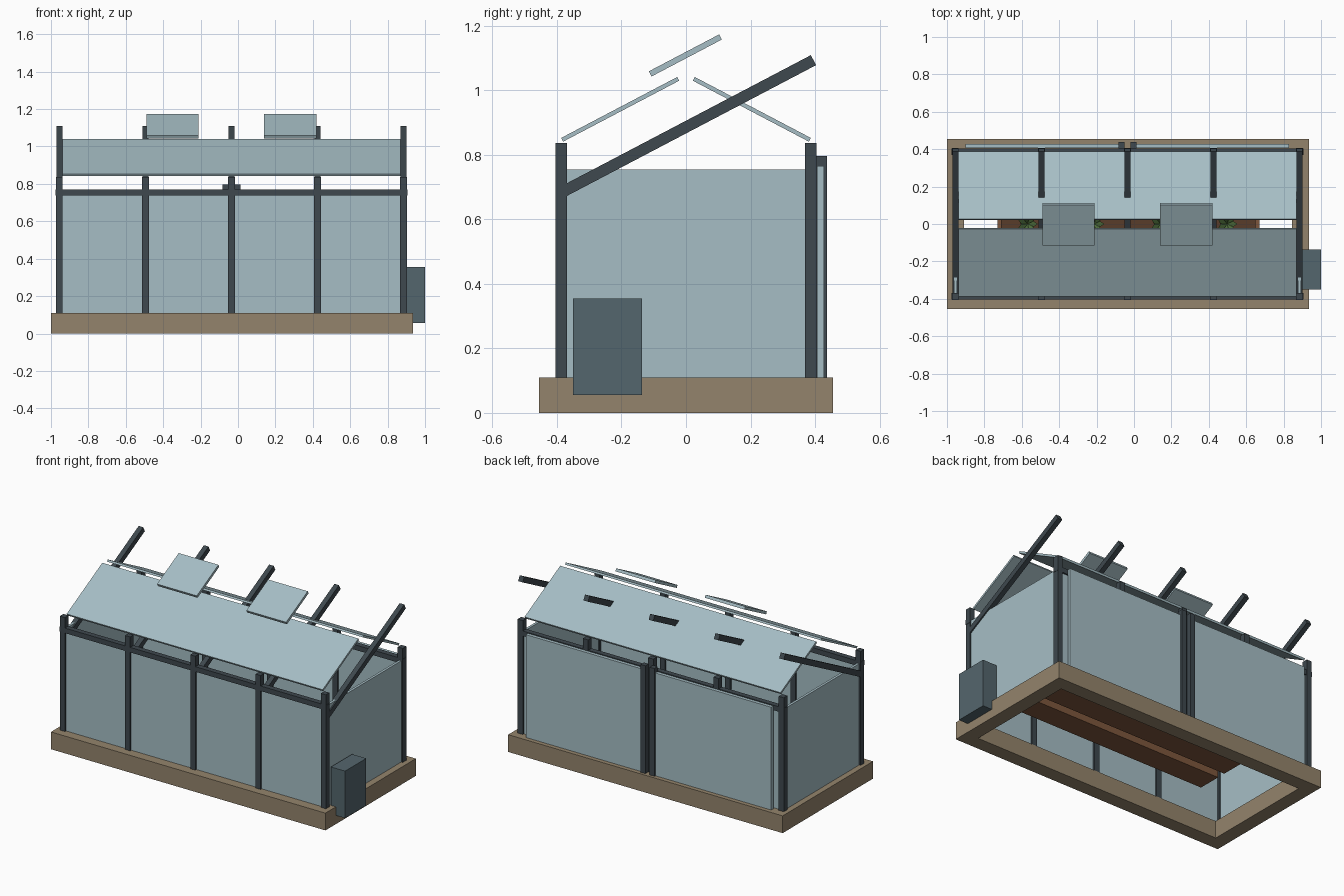
import bpy, bmesh, math
from mathutils import Matrix, Vector

if "Cube" in bpy.data.objects:
    bpy.data.objects.remove(bpy.data.objects["Cube"])

CX = -0.035                      # centre of the house along x
PITCH = math.radians(27.7)       # roof slope
BAYS = [CX + 0.46 * i for i in range(-2, 3)]


def material(name, rgb):
    m = bpy.data.materials.new(name)
    m.diffuse_color = [((c / 255 + 0.055) / 1.055) ** 2.4 for c in rgb] + [1]
    m.use_nodes = True
    m.node_tree.nodes["Principled BSDF"].inputs["Base Color"].default_value = m.diffuse_color
    return m


FRAME = material("dark_metal", (62, 72, 78))
GLASS = material("pale_glass", (166, 190, 197))
STONE = material("base_stone", (148, 132, 108))
UNIT = material("unit_grey", (84, 102, 109))
WOOD = material("bed_wood", (125, 86, 60))
SOIL = material("soil", (88, 60, 42))
LEAF = material("leaf", (80, 112, 60))


def finish(bm, name, mat):
    bmesh.ops.recalc_face_normals(bm, faces=bm.faces)
    me = bpy.data.meshes.new(name)
    bm.to_mesh(me)
    bm.free()
    ob = bpy.data.objects.new(name, me)
    me.materials.append(mat)
    bpy.context.collection.objects.link(ob)
    return ob


def box(name, size, loc, mat, tilt=0.0):
    bm = bmesh.new()
    bmesh.ops.create_cube(bm, size=1)
    bm.transform(Matrix.Translation(loc) @ Matrix.Rotation(tilt, 4, 'X')
                 @ Matrix.Diagonal((*size, 1)))
    return finish(bm, name, mat)


def span(name, x, y, z, mat):
    pairs = (x, y, z)
    return box(name, [b - a for a, b in pairs], [(a + b) / 2 for a, b in pairs], mat)


# Foundation ring, open in the middle
bm = bmesh.new()
rings = []
for inset in (0.0, 0.09):
    for z in (0.0, 0.11):
        x0, x1, y1 = -1 + inset, 0.935 - inset, 0.455 - inset
        rings.append([bm.verts.new((x, y, z)) for x, y in
                      ((x0, -y1), (x1, -y1), (x1, y1), (x0, y1))])
for a, b in ((0, 1), (1, 3), (3, 2), (2, 0)):
    for i in range(4):
        j = (i + 1) % 4
        bm.faces.new((rings[a][i], rings[a][j], rings[b][j], rings[b][i]))
finish(bm, "foundation_ring", STONE)

# Posts, eave beams and long wall glazing on both sides
for side, s in (("front", -1), ("back", 1)):
    y = s * 0.387
    for i, x in enumerate(BAYS):
        box(f"{side}_post_{i}", (0.036, 0.036, 0.727), (x, y, 0.4725), FRAME)
    box(f"{side}_eave_beam", (1.88, 0.034, 0.032), (CX, y, 0.753), FRAME)
    box(f"{side}_wall_glass", (1.84, 0.014, 0.645), (CX, y, 0.4325), GLASS)

# End wall glazing
for side, x in (("left", BAYS[0]), ("right", BAYS[-1])):
    box(f"{side}_wall_glass", (0.016, 0.77, 0.645), (x, 0, 0.4325), GLASS)

# Sloping rafters, all rising to the back
for i, x in enumerate(BAYS):
    box(f"rafter_{i}", (0.032, 0.888, 0.035), (x, 0.002, 0.887), FRAME, PITCH)

# Roof glass, one sheet per slope
for side, s in (("front", -1), ("back", 1)):
    box(f"{side}_roof_glass", (1.805, 0.406, 0.013), (CX, s * 0.204, 0.941),
        GLASS, -s * PITCH)

# Raised roof vents
for side, x in (("left", -0.35), ("right", 0.28)):
    box(f"{side}_roof_vent", (0.28, 0.246, 0.018), (x, -0.002, 1.108), GLASS, PITCH)

# Sliding back doors with their meeting stiles
for side, s in (("left", -1), ("right", 1)):
    box(f"{side}_sliding_door", (0.82, 0.021, 0.655), (CX + s * 0.455, 0.417, 0.4375), GLASS)
    box(f"{side}_door_stile", (0.033, 0.033, 0.687), (CX + s * 0.032, 0.421, 0.4535), FRAME)

# Equipment cabinet on the right end
span("side_cabinet", (0.9, 1.0), (-0.35, -0.137), (0.055, 0.355), UNIT)


def plant(name, loc):
    """Clump of pointed leaves fanning out from one root."""
    bm = bmesh.new()
    for k in range(7):
        lift = 0.03 if k % 2 else 0.06
        turn = Matrix.Rotation(k * math.tau / 7, 3, 'Z')
        pts = ((0, 0, 0), (0.03, -0.016, lift), (0.055, 0, lift + 0.015), (0.03, 0.016, lift))
        bm.faces.new([bm.verts.new(Vector(loc) + turn @ Vector(p)) for p in pts])
    finish(bm, name, LEAF)


# Planting beds with soil and rows of plants
for b, y in enumerate((-0.205, 0.0, 0.205)):
    box(f"planting_bed_{b}", (1.4, 0.15, 0.08), (CX + 0.005, y, 0.265), WOOD)
    box(f"bed_soil_{b}", (1.36, 0.12, 0.012), (CX + 0.005, y, 0.308), SOIL)
    for i in range(4):
        plant(f"plant_{b}_{i}", (CX + (i - 1.5) * 0.356, y, 0.312))
